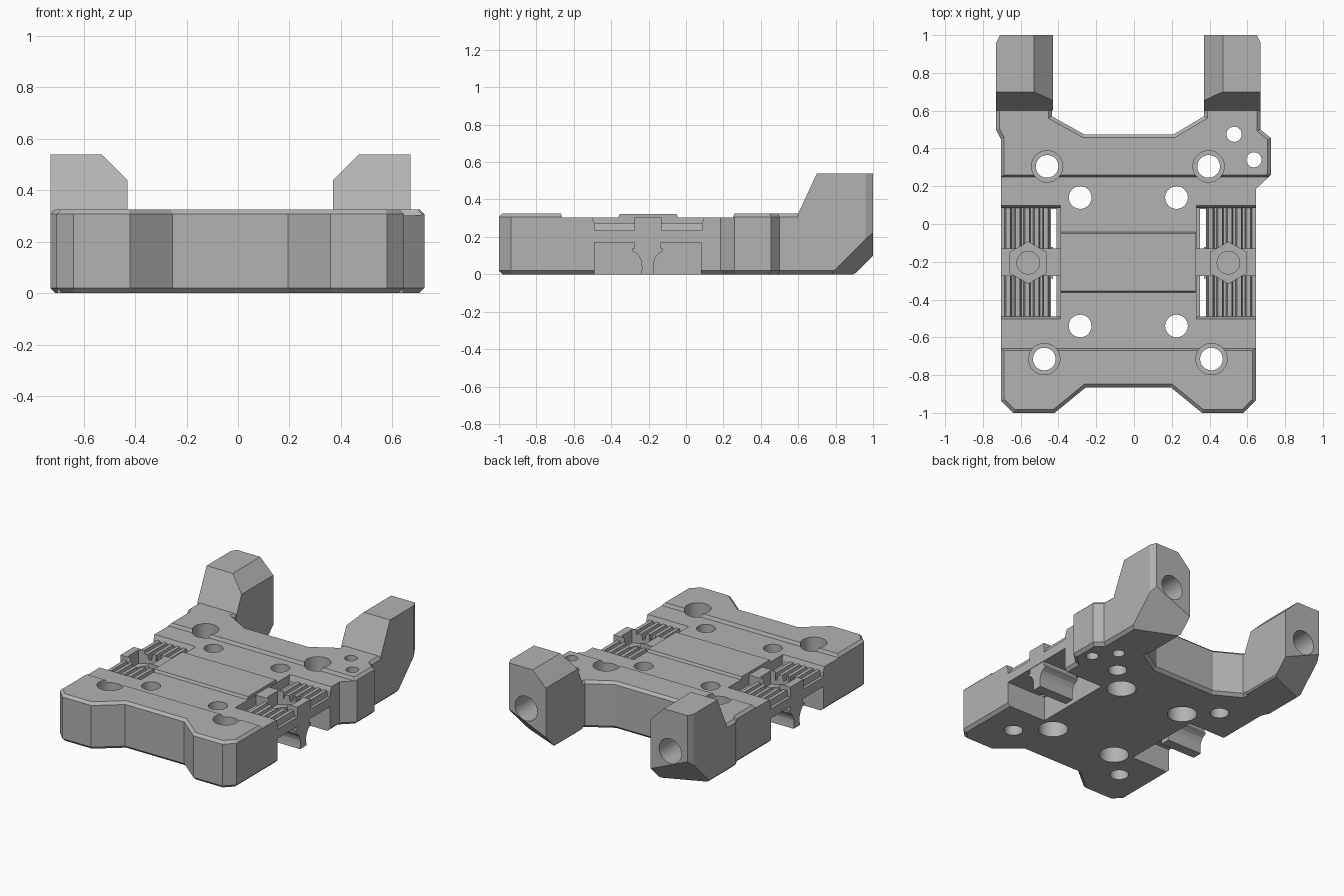
import bpy, bmesh, math
from mathutils import Vector

if "Cube" in bpy.data.objects:
    bpy.data.objects.remove(bpy.data.objects["Cube"], do_unlink=True)

GREY = (0.45, 0.45, 0.45, 1)
mat = bpy.data.materials.new("plain grey")
mat.use_nodes = True
mat.diffuse_color = GREY
mat.node_tree.nodes["Principled BSDF"].inputs["Base Color"].default_value = GREY

CX = -0.03          # symmetry axis of the plate
SIDES = (1, -1)


def make(name, bm):
    bmesh.ops.recalc_face_normals(bm, faces=bm.faces)
    me = bpy.data.meshes.new(name)
    bm.to_mesh(me)
    bm.free()
    me.materials.append(mat)
    ob = bpy.data.objects.new(name, me)
    bpy.context.collection.objects.link(ob)
    return ob


def loft(bm, rings):
    """Closed solid through a list of equal-length point rings."""
    rings = [[bm.verts.new(p) for p in r] for r in rings]
    n = len(rings[0])
    for a, b in zip(rings, rings[1:]):
        for i in range(n):
            j = (i + 1) % n
            bm.faces.new((a[i], a[j], b[j], b[i]))
    bm.faces.new(rings[0][::-1])
    bm.faces.new(rings[-1])


def prism_x(bm, profile, x0, x1):
    loft(bm, [[(x, y, z) for y, z in profile] for x in (x0, x1)])


def prism(name, profile, x0, x1):
    bm = bmesh.new()
    prism_x(bm, profile, x0, x1)
    return make(name, bm)


def box(name, x0, x1, y0, y1, z0, z1):
    return prism(name, [(y0, z0), (y1, z0), (y1, z1), (y0, z1)], x0, x1)


def rod(name, x, y, r, z0, z1, n=32):
    bm = bmesh.new()
    ring = [(x + r * math.sin(2 * math.pi * i / n), y + r * math.cos(2 * math.pi * i / n))
            for i in range(n)]
    loft(bm, [[(px, py, z) for px, py in ring] for z in (z0, z1)])
    return make(name, bm)


def cut(ob, cutter, keep=False):
    mod = ob.modifiers.new("cut", "BOOLEAN")
    mod.operation, mod.solver, mod.object = "DIFFERENCE", "EXACT", cutter
    bpy.context.view_layer.objects.active = ob
    bpy.ops.object.modifier_apply(modifier=mod.name)
    if not keep:
        bpy.data.objects.remove(cutter, do_unlink=True)


def inset(pts, d):
    out = []
    for i, p in enumerate(pts):
        p, a, b = Vector(p), Vector(pts[i - 1]), Vector(pts[(i + 1) % len(pts)])
        e, f = (p - a).normalized(), (b - p).normalized()
        n, m = Vector((-e.y, e.x)), Vector((-f.y, f.x))
        out.append(p + (n + m) * d / (1 + n.dot(m)))
    return out


# Main plate with chamfered top and bottom rims
outline = [(-0.64, -1), (-0.42, -1), (-0.255, -0.865), (0.195, -0.865), (0.36, -1), (0.58, -1),
           (0.645, -0.935), (0.645, 0.185), (0.725, 0.26), (0.725, 0.455), (0.67, 0.5),
           (0.67, 0.63), (0.37, 0.63), (0.37, 0.57), (0.21, 0.475), (-0.265, 0.475),
           (-0.435, 0.57), (-0.435, 0.63), (-0.73, 0.63), (-0.73, 0.5), (-0.705, 0.45),
           (-0.705, -0.935)]
bm = bmesh.new()
loft(bm, [[(p[0], p[1], z) for p in inset(outline, d)]
          for z, d in ((0, 0.02), (0.02, 0), (0.307, 0), (0.325, 0.018))])
plate = make("main_plate", bm)

# Shallow recess across the middle
cut(plate, prism("cutter", [(-0.66, 0.303), (0.25, 0.303), (0.27, 0.35), (-0.68, 0.35)], -0.9, 0.9))

# Belt pockets, slots and side openings
CLIP_Y = -0.205
for s in SIDES:
    x = lambda d: CX + s * d
    for end, rail in ((0.085, -0.13), (-0.49, -0.275)):
        lean = 0.025 if end > 0 else -0.025
        cut(plate, prism("cutter", [(rail, 0.235), (end, 0.235), (end, 0.27),
                                    (end + lean, 0.34), (rail, 0.34)], x(0.36), x(0.8)))
        cut(plate, box("cutter", x(0.38), x(0.41), rail, end, 0.1, 0.4))
    cut(plate, box("cutter", x(0.37), x(0.8), -0.49, 0.08, -0.1, 0.17))

    # Ribs on the pocket floors
    bm = bmesh.new()
    for i in range(5):
        c = x(0.436 + i * 0.05)
        for y0, y1 in ((-0.49, -0.275), (-0.13, 0.085)):
            loft(bm, [[(c - w, y, z), (c + w, y, z), (c + w * 0.6, y, 0.275), (c - w * 0.6, y, 0.275)]
                      for y, w, z in ((y0, 0.02, 0.23), (y1, 0.02, 0.23))])
    ribs = make("belt_ribs", bm)

    # Hexagonal nut seat with screw hole
    hexa = rod("cutter", x(0.53), CLIP_Y, 0.11, 0.21, 0.4, 6)
    cut(ribs, hexa, keep=True)
    cut(plate, hexa)
    cut(plate, rod("cutter", x(0.53), CLIP_Y, 0.06, 0.18, 0.3))

    # Waisted clip hanging in the side opening
    half = [(0.035, 0), (0.031, 0.03), (0.032, 0.06), (0.04, 0.085), (0.055, 0.108),
            (0.083, 0.125), (0.083, 0.138), (0.07, 0.138), (0.07, 0.175)]
    prof = [(CLIP_Y + w, z) for w, z in half] + [(CLIP_Y - w, z) for w, z in half[::-1]]
    prism("belt_clip", prof, x(0.4), x(0.672))

# Screw holes: outer ones counterbored on top, inner ones from below
for hx, hy in ((-0.46, 0.305), (0.395, 0.305), (-0.475, -0.715), (0.41, -0.715)):
    cut(plate, rod("cutter", hx, hy, 0.06, -0.1, 0.5))
    cut(plate, rod("cutter", hx, hy, 0.083, 0.2, 0.5))
for hx in (-0.285, 0.225):
    for hy in (0.14, -0.54):
        cut(plate, rod("cutter", hx, hy, 0.06, -0.1, 0.5))
        cut(plate, rod("cutter", hx, hy, 0.095, -0.1, 0.13))
for hx, hy in ((0.53, 0.475), (0.635, 0.34)):
    cut(plate, rod("cutter", hx, hy, 0.04, -0.1, 0.5))

# Slightly raised centre pad
prism("centre_pad", [(-0.365, 0.295), (-0.04, 0.295), (-0.05, 0.322), (-0.355, 0.322)], -0.39, 0.325)

# Rear arms, trimmed by planes, with a bore in the end
arm_profile = [(0.6, 0), (1, 0), (1, 0.54), (0.7, 0.54), (0.6, 0.325)]
for s, side in zip(SIDES, ("left", "right")):
    bm = bmesh.new()
    prism_x(bm, arm_profile, CX + s * 0.4, CX + s * 0.7)
    trims = [((0.4, 0, 0.44), (-1, 0, 1)),          # inner top chamfer
             ((0.4, 0.9, 0), (0.43, 1, -1)),        # skewed lower back corner
             ((0.7, 0.96, 0), (2, 1, 0)),           # outer back edge
             ((0.7, 0, 0.02), (1, 0, -1)),          # outer bottom edge
             ((0.41, 0, 0), (-1, 0, -1))]           # inner bottom edge
    for co, no in trims:
        res = bmesh.ops.bisect_plane(bm, geom=bm.verts[:] + bm.edges[:] + bm.faces[:],
                                     plane_co=(CX + s * co[0], co[1], co[2]),
                                     plane_no=(s * no[0], no[1], no[2]), clear_outer=True)
        edges = [e for e in res["geom_cut"] if isinstance(e, bmesh.types.BMEdge)]
        bmesh.ops.contextual_create(bm, geom=edges)
    arm = make(side + "_arm", bm)
    bore = rod("cutter", 0, 0, 0.085, 0, 0.6)
    bore.rotation_euler = (math.radians(-90), 0, 0)
    bore.location = (CX + s * 0.55, 0.66, 0.26)
    bpy.context.view_layer.update()
    cut(arm, bore)

# Smooth the round holes, keep every edge crisp
for ob in bpy.data.objects:
    if ob.type == "MESH" and mat.name in ob.data.materials:
        bpy.ops.object.select_all(action="DESELECT")
        ob.select_set(True)
        bpy.context.view_layer.objects.active = ob
        bpy.ops.object.shade_smooth_by_angle(angle=math.radians(15))
